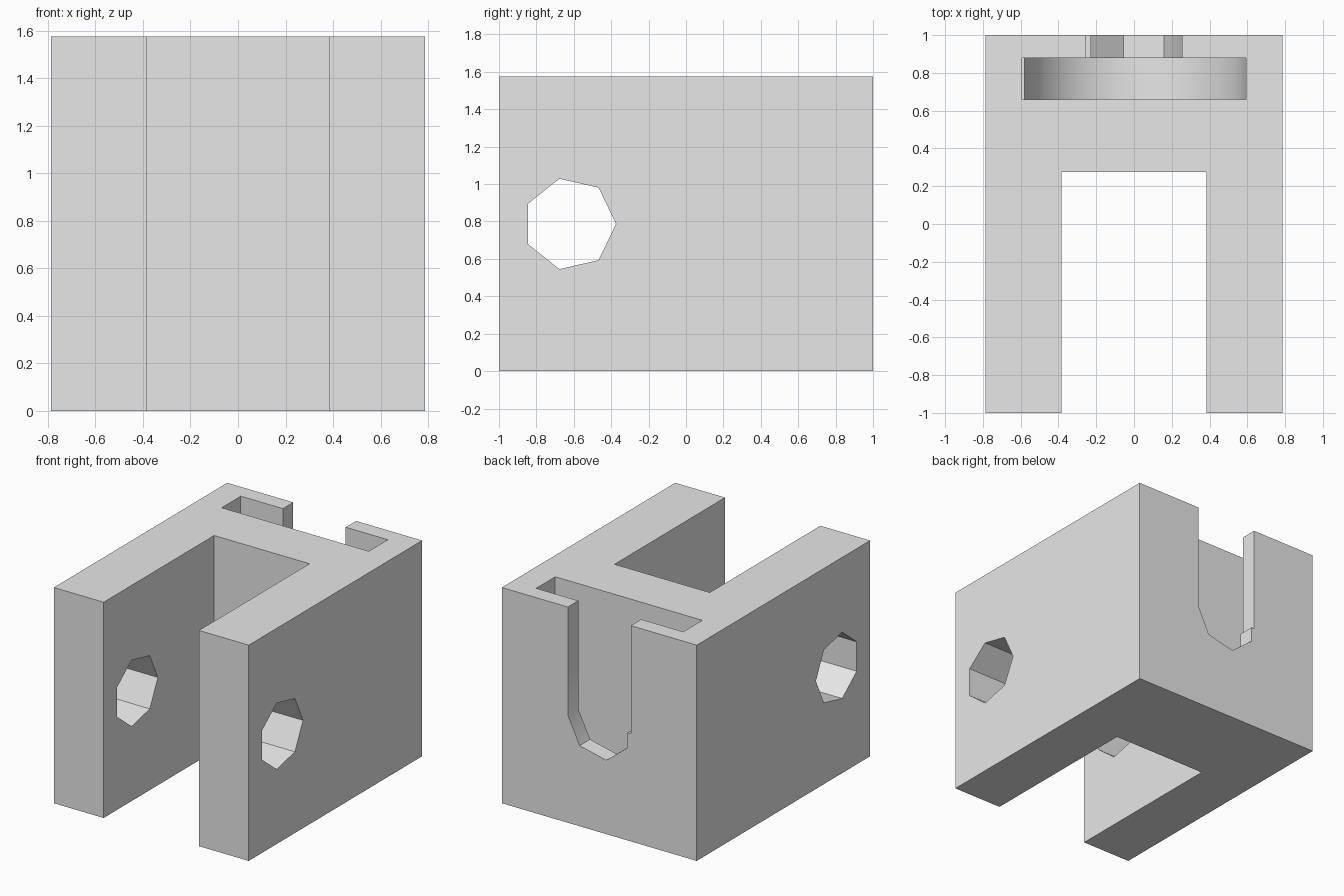
import bpy, bmesh, math
from mathutils import Vector

if "Cube" in bpy.data.objects:
    bpy.data.objects.remove(bpy.data.objects["Cube"], do_unlink=True)

HALF_W, HEIGHT, AXIS_Z = 0.787, 1.575, 0.787
AXIS = {"X": Vector((1, 0, 0)), "Y": Vector((0, 1, 0)), "Z": Vector((0, 0, 1))}


def prism(name, points, axis, length):
    """Extrude a flat outline along one axis into a closed solid."""
    bm = bmesh.new()
    base = bm.faces.new([bm.verts.new(p) for p in points])
    ext = bmesh.ops.extrude_face_region(bm, geom=[base])
    moved = [v for v in ext["geom"] if isinstance(v, bmesh.types.BMVert)]
    bmesh.ops.translate(bm, verts=moved, vec=AXIS[axis] * length)
    bmesh.ops.recalc_face_normals(bm, faces=bm.faces)
    mesh = bpy.data.meshes.new(name)
    bm.to_mesh(mesh)
    bm.free()
    obj = bpy.data.objects.new(name, mesh)
    bpy.context.collection.objects.link(obj)
    return obj


def slot(name, radius, sides, y0, y1):
    """Open-topped slot: straight sides over the lower half of a polygon."""
    top = HEIGHT + 0.2
    pts = [(radius, y0, top)]
    for k in range((sides + 1) // 2):
        a = -math.tau * k / sides
        pts.append((radius * math.cos(a), y0, AXIS_Z + radius * math.sin(a)))
    # small ledge where the odd-sided polygon meets the straight wall
    pts += [(pts[-1][0], y0, AXIS_Z), (-radius, y0, AXIS_Z), (-radius, y0, top)]
    return prism(name, pts, "Y", y1 - y0)


def cut(target, cutter):
    cutter.hide_render = True
    mod = target.modifiers.new("cut", "BOOLEAN")
    mod.operation, mod.solver, mod.object = "DIFFERENCE", "EXACT", cutter
    bpy.context.view_layer.objects.active = target
    bpy.ops.object.modifier_apply(modifier=mod.name)
    bpy.data.objects.remove(cutter, do_unlink=True)


# U-shaped block with two arms toward the front
right = [(-HALF_W, 1), (-HALF_W, -1), (-0.385, -1), (-0.385, 0.275)]
outline = right + [(-x, y) for x, y in reversed(right)]
clevis = prism("clevis_block", [(x, y, 0) for x, y in outline], "Z", HEIGHT)

# Seven-sided pin hole through both arms
hole = [(-1, -0.622 + 0.248 * math.cos(math.tau * k / 7),
         AXIS_Z + 0.248 * math.sin(math.tau * k / 7)) for k in range(7)]
cut(clevis, prism("pin_hole_cutter", hole, "X", 2))

# Wide pocket for the bolt head, narrow slot for its shank
cut(clevis, slot("head_pocket_cutter", 0.594, 15, 0.66, 0.88))
cut(clevis, slot("shank_slot_cutter", 0.254, 7, 0.78, 1.2))

# Plain grey material
grey = bpy.data.materials.new("light_grey")
grey.use_nodes = True
grey.diffuse_color = (0.8, 0.8, 0.8, 1)
grey.node_tree.nodes["Principled BSDF"].inputs["Base Color"].default_value = (0.8, 0.8, 0.8, 1)
clevis.data.materials.clear()
clevis.data.materials.append(grey)

# Smooth the round pocket, keep every other edge crisp
bpy.ops.object.select_all(action="DESELECT")
clevis.select_set(True)
bpy.context.view_layer.objects.active = clevis
bpy.ops.object.shade_smooth_by_angle(angle=math.radians(30))
